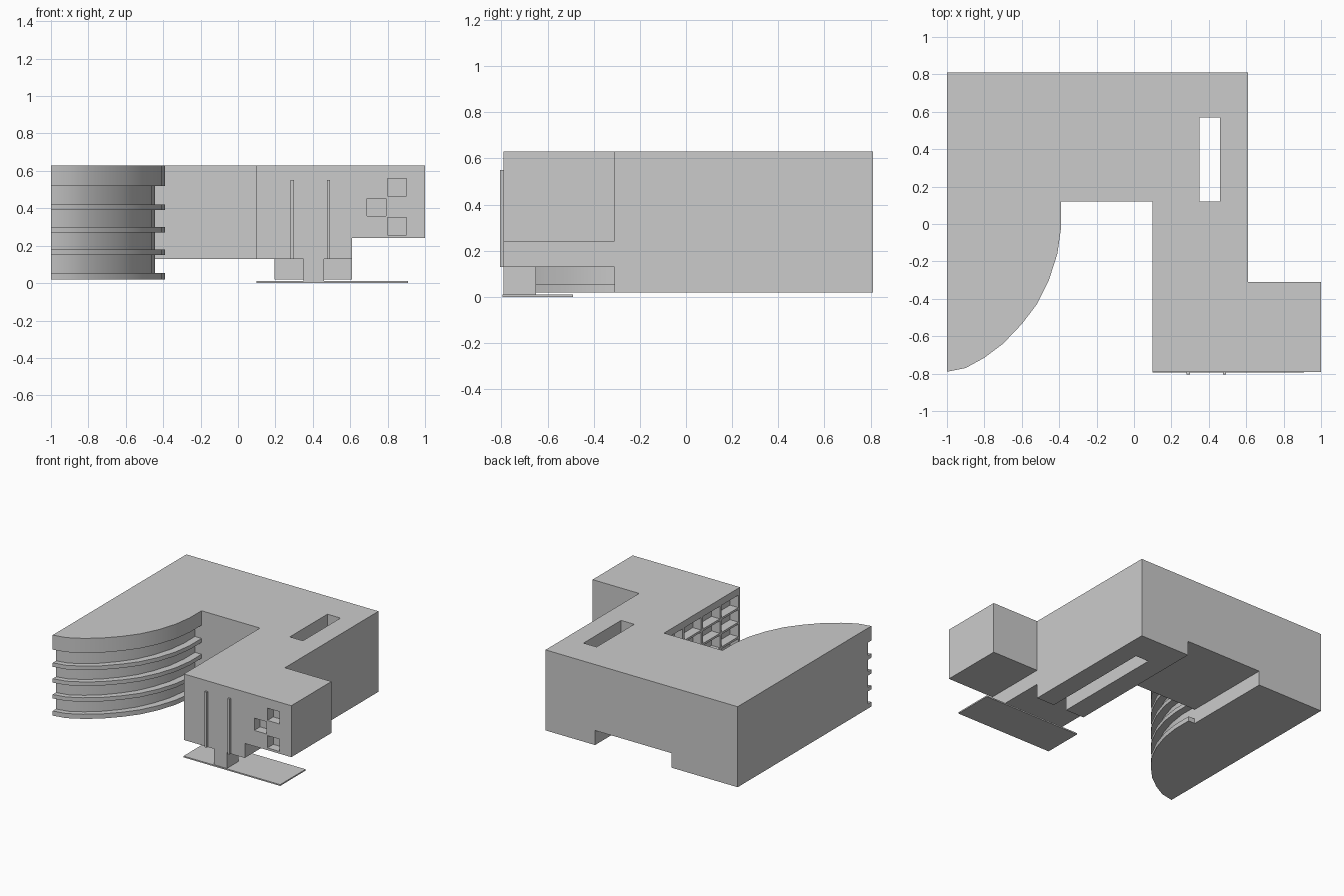
import bpy, bmesh, math

if "Cube" in bpy.data.objects:
    bpy.data.objects.remove(bpy.data.objects["Cube"])


def add_prism(bm, pts, z0, z1):
    """Extrude a plan outline between two heights."""
    low = [bm.verts.new((x, y, z0)) for x, y in pts]
    high = [bm.verts.new((x, y, z1)) for x, y in pts]
    bm.faces.new(low[::-1])
    bm.faces.new(high)
    n = len(pts)
    for i in range(n):
        j = (i + 1) % n
        bm.faces.new((low[i], low[j], high[j], high[i]))


def make(name, prisms, smooth=False):
    bm = bmesh.new()
    for pts, z0, z1 in prisms:
        add_prism(bm, pts, z0, z1)
    bmesh.ops.recalc_face_normals(bm, faces=bm.faces[:])
    mesh = bpy.data.meshes.new(name)
    bm.to_mesh(mesh)
    bm.free()
    ob = bpy.data.objects.new(name, mesh)
    bpy.context.collection.objects.link(ob)
    if smooth:
        bpy.ops.object.select_all(action='DESELECT')
        ob.select_set(True)
        bpy.context.view_layer.objects.active = ob
        bpy.ops.object.shade_smooth_by_angle(angle=math.radians(30))
    return ob


def rect(x0, x1, y0, y1):
    return [(x0, y0), (x1, y0), (x1, y1), (x0, y1)]


def cut(target, name, prisms):
    cutter = make(name, prisms)
    cutter.hide_render = True
    cutter.display_type = 'WIRE'
    mod = target.modifiers.new(name, 'BOOLEAN')
    mod.operation = 'DIFFERENCE'
    mod.solver = 'EXACT'
    mod.object = cutter


# Main raised volume: rear bar plus right wing
body = make("main_volume", [([(-1, .81), (-1, .12), (.10, .12), (.10, -.79),
                              (.61, -.79), (.61, .81)], .13, .63)])

# Skylight shaft through the roof
cut(body, "skylight_cutter", [(rect(.35, .46, .12, .57), .05, .70)])

# Grid of deep window recesses on the courtyard wall
cols, rows = 4, 4
dy, dz = .89 / cols, .44 / rows
cells = []
for c in range(cols):
    for r in range(rows):
        y, z = -.78 + c * dy, .145 + r * dz
        cells.append((rect(.05, .17, y + .01, y + dy - .01), z + .008, z + dz - .008))
cut(body, "courtyard_window_cutter", cells)

# Cantilevered box on the right with three front windows
side = make("side_box", [(rect(.61, 1, -.79, -.31), .24, .63)])
cut(side, "front_window_cutter",
    [(rect(x, x + .1, -.9, -.72), z, z + .093)
     for x, z in ((.80, .465), (.69, .36), (.80, .257))])

# Ground floor: left base, and right base split by the open shaft
make("left_base", [(rect(-1, -.445, .12, .81), .02, .13)])
make("right_base", [([(.195, -.31), (.35, -.31), (.35, .57), (.46, .57), (.46, -.31),
                      (.61, -.31), (.61, .81), (.195, .81)], .02, .13)])

# Curved left wing: recessed core, top fascia and projecting ledges
curve = [(-1, -.79), (-.9, -.77), (-.8, -.715), (-.7, -.64), (-.6, -.535),
         (-.52, -.43), (-.455, -.30), (-.41, -.16), (-.39, -.02), (-.39, .12)]
inner = [(-1 + (x + 1) * .91, .12 + (y - .12) * .957) for x, y in curve]
make("curved_wing_core", [(inner + [(-1, .12)], .02, .52)], smooth=True)
make("curved_wing_fascia", [(curve + [(-1, .12)], .52, .63)], smooth=True)
make("curved_ledges", [(curve + inner[::-1], z0, z1) for z0, z1 in
                       ((.02, .055), (.15, .18), (.27, .30), (.39, .42))], smooth=True)

# Front column, vertical fins and entrance slab
make("front_column", [(rect(.35, .46, -.79, -.65), .01, .13)])
make("front_fins", [(rect(x, x + .018, -.805, -.79), .13, .55) for x in (.282, .475)])
make("entrance_slab", [(rect(.10, .91, -.795, -.49), 0, .01)])
